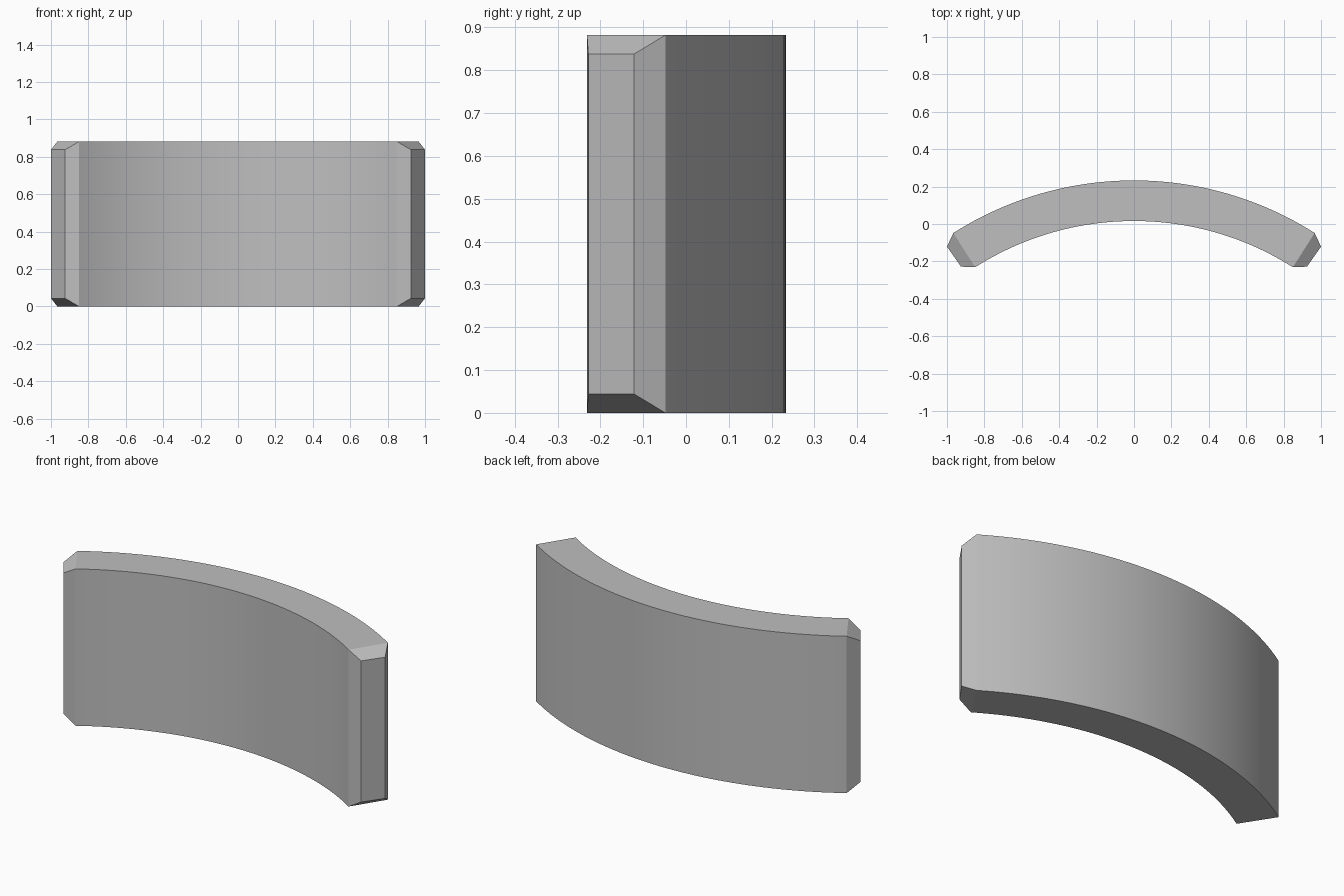
import bpy
import bmesh
from math import sin, cos, radians

cube = bpy.data.objects.get("Cube")
if cube:
    bpy.data.objects.remove(cube, do_unlink=True)

# Overall dimensions
OUTER, INNER = 1.80, 1.583
CENTRE_Y = -1.567
HEIGHT, CHAMFER = 0.882, 0.044
HALF_ANGLE = radians(32.45)
SEGMENTS = 48

# Plain grey material
grey = bpy.data.materials.new("plain_grey")
grey.use_nodes = True
colour = (0.52, 0.52, 0.52, 1)
grey.diffuse_color = colour
grey.node_tree.nodes["Principled BSDF"].inputs["Base Color"].default_value = colour

bm = bmesh.new()


def section(outer, inner, low, high):
    """Four corners of one upright cross-section."""
    corners = [(*outer, low), (*outer, high), (*inner, high), (*inner, low)]
    return [bm.verts.new(c) for c in corners]


def on_arc(radius, angle):
    return radius * sin(angle), CENTRE_Y + radius * cos(angle)


def end_section(side):
    """Reduced end face beyond the arc, leaving a chamfer all round."""
    return section((side, -0.121), (side * 0.925, -0.228),
                   CHAMFER, HEIGHT - CHAMFER)


# Curved body with a chamfered tip at each end
rings = [end_section(-1)]
for i in range(SEGMENTS + 1):
    a = HALF_ANGLE * (2 * i / SEGMENTS - 1)
    rings.append(section(on_arc(OUTER, a), on_arc(INNER, a), 0, HEIGHT))
rings.append(end_section(1))

for a, b in zip(rings, rings[1:]):
    for k in range(4):
        n = (k + 1) % 4
        bm.faces.new((a[k], a[n], b[n], b[k]))
bm.faces.new(rings[0])
bm.faces.new(rings[-1])
bmesh.ops.recalc_face_normals(bm, faces=bm.faces)

mesh = bpy.data.meshes.new("curved_segment")
bm.to_mesh(mesh)
bm.free()
mesh.materials.append(grey)
segment = bpy.data.objects.new("curved_segment", mesh)
bpy.context.collection.objects.link(segment)

# Smooth arc, crisp chamfers
bpy.ops.object.select_all(action='DESELECT')
segment.select_set(True)
bpy.context.view_layer.objects.active = segment
bpy.ops.object.shade_smooth_by_angle(angle=radians(15))
